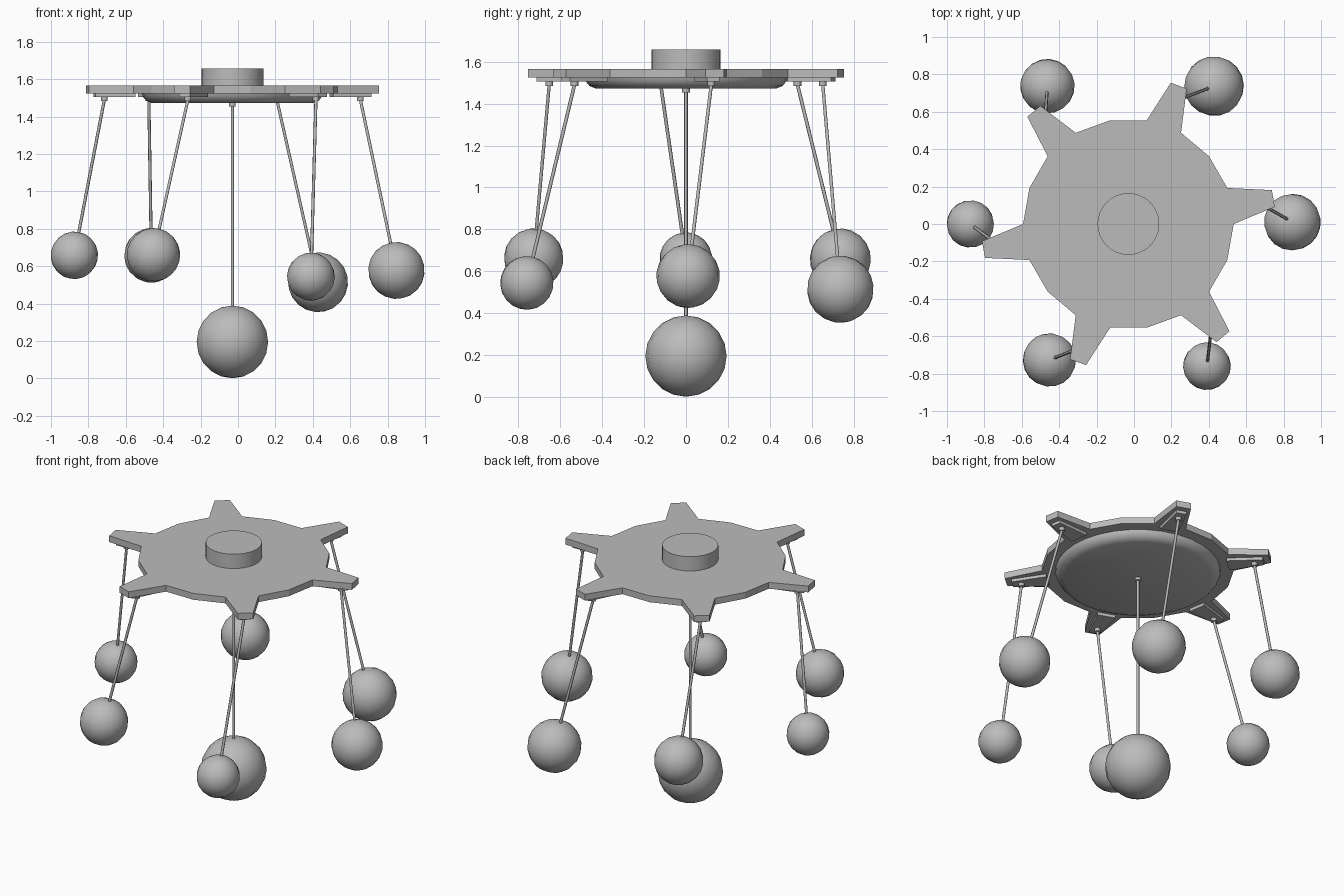
import bpy, bmesh
from math import cos, sin, radians, pi
from mathutils import Vector, Matrix

default_cube = bpy.data.objects.get("Cube")
if default_cube:
    bpy.data.objects.remove(default_cube, do_unlink=True)

CX = -0.03      # axis of the wheel
ARMS = 6
R_RIM, R_TIP, R_HOOK = 0.563, 0.788, 0.695
Z_UNDER, Z_TOP = 1.524, 1.565

grey = bpy.data.materials.new("plain grey")
grey.use_nodes = True
colour = (0.5, 0.5, 0.5, 1)
grey.diffuse_color = colour
grey.node_tree.nodes["Principled BSDF"].inputs["Base Color"].default_value = colour


def finish(name, bm, smooth=None):
    bmesh.ops.recalc_face_normals(bm, faces=bm.faces)
    mesh = bpy.data.meshes.new(name)
    bm.to_mesh(mesh)
    bm.free()
    mesh.materials.append(grey)
    obj = bpy.data.objects.new(name, mesh)
    bpy.context.collection.objects.link(obj)
    if smooth:
        bpy.ops.object.select_all(action='DESELECT')
        obj.select_set(True)
        bpy.context.view_layer.objects.active = obj
        bpy.ops.object.shade_smooth_by_angle(angle=radians(smooth))
    return obj


def polar(r, degrees, z=0):
    a = radians(degrees)
    return Vector((CX + r * cos(a), r * sin(a), z))


def slab(name, outline, z0, z1):
    bm = bmesh.new()
    face = bm.faces.new([bm.verts.new((p.x, p.y, z0)) for p in outline])
    top = bmesh.ops.extrude_face_region(bm, geom=[face])["geom"]
    verts = [v for v in top if isinstance(v, bmesh.types.BMVert)]
    bmesh.ops.translate(bm, verts=verts, vec=(0, 0, z1 - z0))
    return finish(name, bm)


def lathe(name, profile, sides):
    bm = bmesh.new()
    rings = [[bm.verts.new(polar(r, 360 * i / sides, z)) for i in range(sides)]
             for r, z in profile]
    for a, b in zip(rings, rings[1:]):
        for i in range(sides):
            j = (i + 1) % sides
            bm.faces.new((a[i], a[j], b[j], b[i]))
    bm.faces.new(rings[0])
    bm.faces.new(rings[-1])
    return finish(name, bm, 35)


def rod(name, start, end, radius, sides):
    axis = end - start
    turn = axis.to_track_quat('Z', 'Y').to_matrix().to_4x4()
    bm = bmesh.new()
    bmesh.ops.create_cone(bm, cap_ends=True, segments=sides, radius1=radius,
                          radius2=radius, depth=axis.length,
                          matrix=Matrix.Translation((start + end) / 2) @ turn)
    return finish(name, bm, 50)


def ball(name, centre, radius, axis):
    turn = axis.to_track_quat('Z', 'Y').to_matrix().to_4x4()
    bm = bmesh.new()
    bmesh.ops.create_uvsphere(bm, u_segments=18, v_segments=10, radius=radius,
                              matrix=Matrix.Translation(centre) @ turn)
    return finish(name, bm, 50)


def hang(label, hook, centre, radius):
    rod(label + "_rod", hook, centre, 0.0085, 8)
    rod(label + "_hook", hook - Vector((0, 0, 0.006)),
        hook + Vector((0, 0, 0.02)), 0.018, 10)
    ball(label + "_ball", centre, radius, hook - centre)


# Star-shaped top plate: an eighteen-sided disc with six tapering arms
outline = []
for k in range(ARMS):
    a = k * 60
    outline += [polar(R_RIM, a), polar(R_TIP, a + 6.7), polar(R_TIP, a + 13.3),
                polar(R_RIM, a + 20), polar(R_RIM, a + 40)]
slab("top_plate", outline, Z_UNDER, Z_TOP)

# Hub above and shallow dish below
lathe("hub", [(0.165, Z_TOP), (0.165, 1.658)], 32)
lathe("dish", [(0.43, 1.472), (0.462, 1.485), (0.48, 1.508), (0.485, Z_UNDER)], 32)

# Balls in order around the wheel, starting at the model's left
balls = [
    ("left", (0.847, 0.01, 0.577), 0.152),
    ("back_left", (0.428, 0.737, 0.514), 0.16),
    ("back_right", (-0.463, 0.737, 0.658), 0.146),
    ("right", (-0.875, 0.0, 0.658), 0.127),
    ("front_right", (-0.452, -0.727, 0.661), 0.143),
    ("front_left", (0.39, -0.76, 0.544), 0.128),
]
for k, (label, centre, radius) in enumerate(balls):
    a = 10 + 60 * k
    # Thin bracket under each arm
    bracket = [polar(0.54, a - 6), polar(0.75, a - 2.4),
               polar(0.75, a + 2.4), polar(0.54, a + 6)]
    slab(label + "_bracket", bracket, 1.505, Z_UNDER)
    hang(label, polar(R_HOOK, a, 1.49), Vector(centre), radius)

# Large ball hanging from the middle
hang("centre", polar(0, 0, 1.46), Vector((CX, 0, 0.195)), 0.194)
